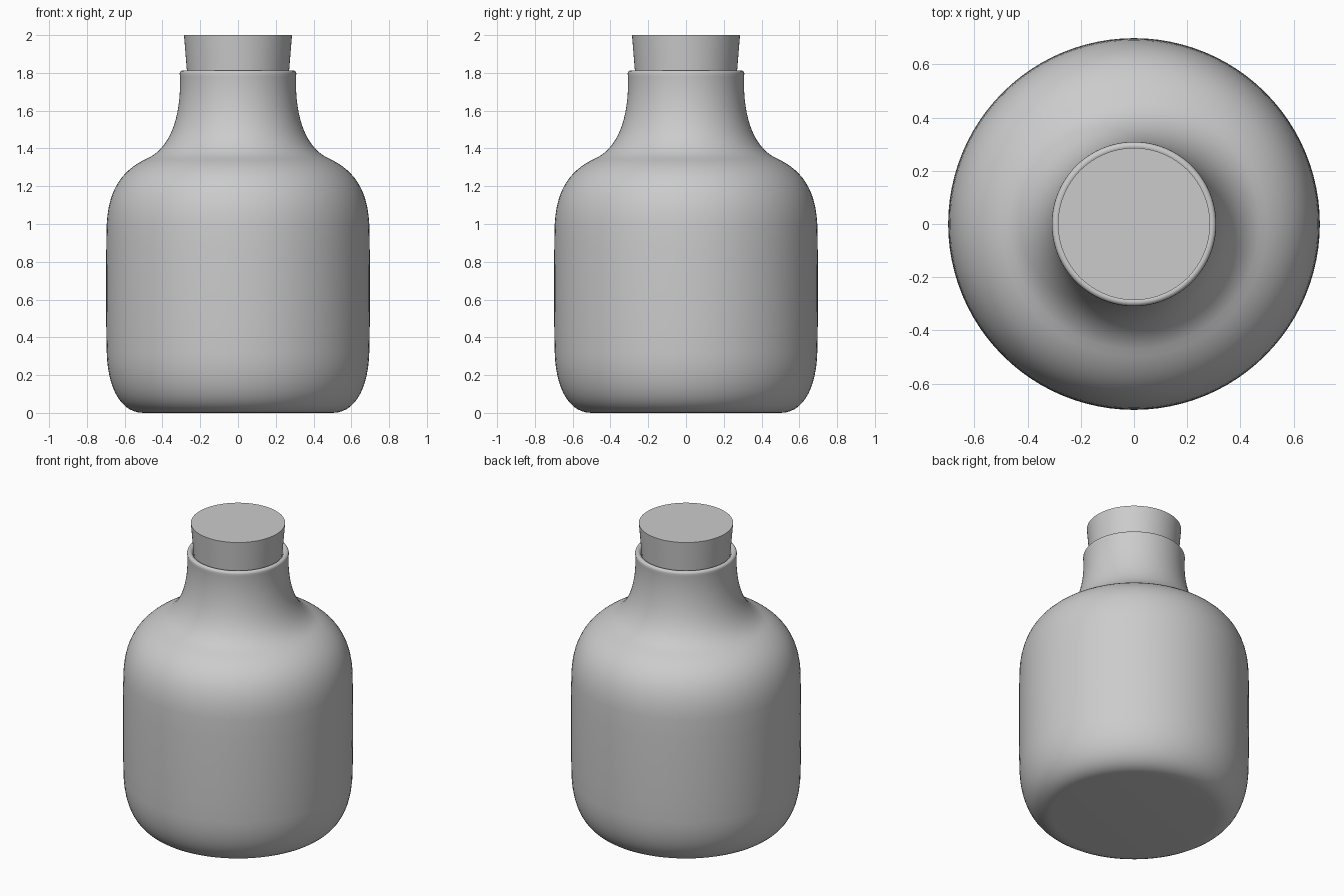
import bpy, bmesh, math
from mathutils import Vector
from mathutils.geometry import interpolate_bezier

if "Cube" in bpy.data.objects:
    bpy.data.objects.remove(bpy.data.objects["Cube"])


def lathe(name, profile, steps=96):
    """Spin an (r, z) profile around the z axis into a mesh object."""
    bm = bmesh.new()
    verts = [bm.verts.new((r, 0, z)) for r, z in profile]
    edges = [bm.edges.new(pair) for pair in zip(verts, verts[1:])]
    bmesh.ops.spin(bm, geom=verts + edges, cent=(0, 0, 0), axis=(0, 0, 1),
                   angle=math.tau, steps=steps)
    bmesh.ops.remove_doubles(bm, verts=bm.verts, dist=0.0005)
    bmesh.ops.recalc_face_normals(bm, faces=bm.faces)
    mesh = bpy.data.meshes.new(name)
    bm.to_mesh(mesh)
    bm.free()
    ob = bpy.data.objects.new(name, mesh)
    bpy.context.collection.objects.link(ob)
    bpy.ops.object.select_all(action='DESELECT')
    ob.select_set(True)
    bpy.context.view_layer.objects.active = ob
    bpy.ops.object.shade_smooth_by_angle(angle=math.radians(40))
    return ob


def bezier(a, b, c, d, n=14):
    pts = interpolate_bezier(*[Vector((p[0], p[1], 0)) for p in (a, b, c, d)], n)
    return [(p.x, p.y) for p in pts]


# Bottle: rounded base, full body, sloping shoulder, flared neck and lip
profile = [(0, 0)]
profile += bezier((0.50, 0), (0.62, 0), (0.69, 0.13), (0.695, 0.32))
profile += bezier((0.695, 0.32), (0.70, 0.5), (0.70, 0.82), (0.695, 1.0), 6)[1:]
profile += bezier((0.695, 1.0), (0.685, 1.20), (0.60, 1.295), (0.47, 1.352))[1:]
profile += bezier((0.47, 1.352), (0.37, 1.405), (0.317, 1.53), (0.308, 1.70))[1:]
profile += [(0.307, 1.78), (0.309, 1.795)]
profile += bezier((0.309, 1.795), (0.309, 1.819), (0.279, 1.819), (0.272, 1.795), 8)[1:]
profile += [(0.262, 1.62)]
lathe("bottle", profile)

# Stopper: tapered plug seated in the neck
lathe("stopper", [(0, 1.62), (0.255, 1.62), (0.286, 2.0), (0, 2.0)])
